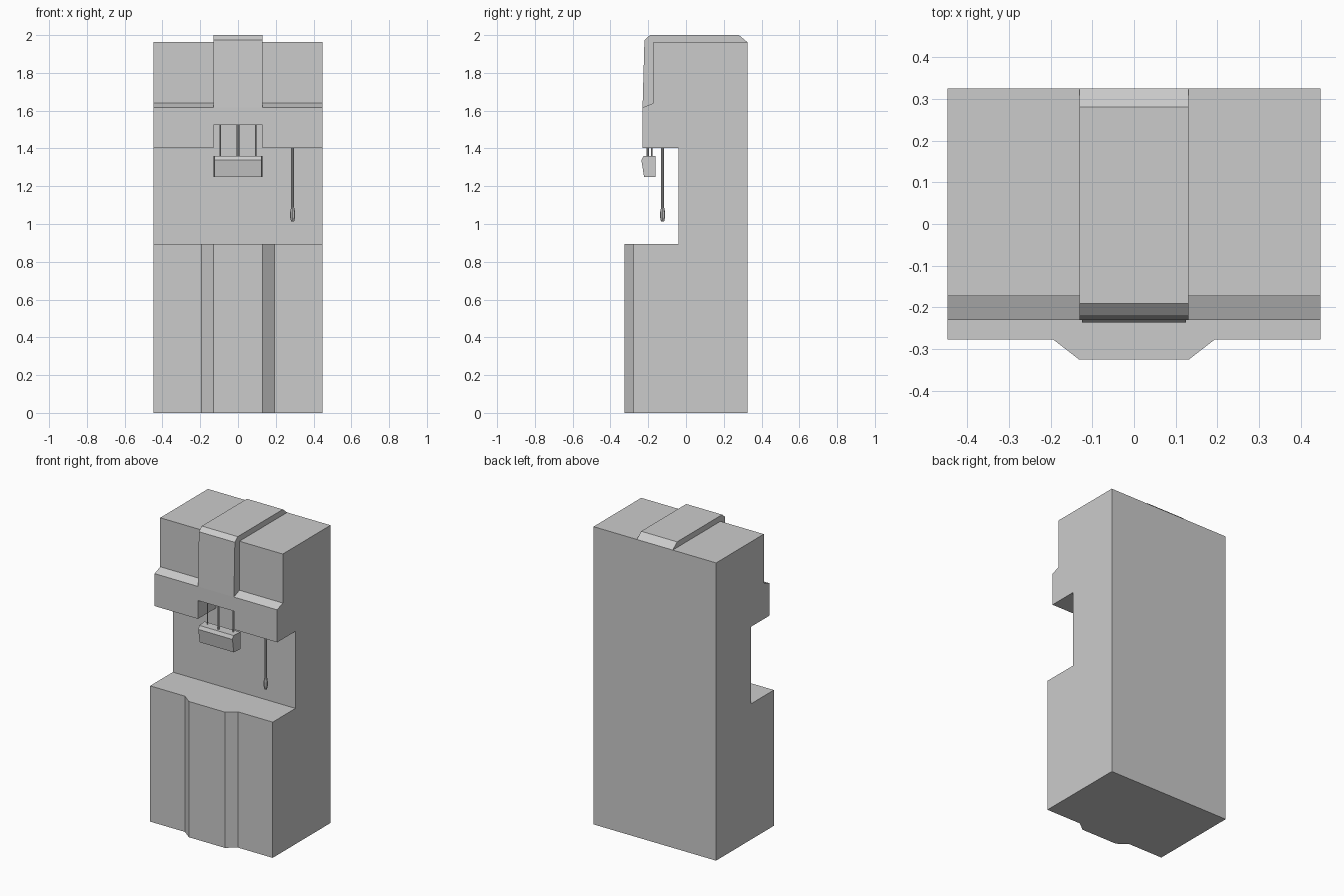
import bpy, bmesh, math

if "Cube" in bpy.data.objects:
    bpy.data.objects.remove(bpy.data.objects["Cube"])


def finish(name, bm):
    bmesh.ops.recalc_face_normals(bm, faces=bm.faces[:])
    mesh = bpy.data.meshes.new(name)
    bm.to_mesh(mesh)
    bm.free()
    obj = bpy.data.objects.new(name, mesh)
    bpy.context.collection.objects.link(obj)
    return obj


def prism(name, pts, axis, lo, hi):
    """Extrude a (y, z) profile along x, or an (x, y) outline along z."""
    bm = bmesh.new()
    place = (lambda p, t: (t, p[0], p[1])) if axis == 'x' else (lambda p, t: (p[0], p[1], t))
    a = [bm.verts.new(place(p, lo)) for p in pts]
    b = [bm.verts.new(place(p, hi)) for p in pts]
    bm.faces.new(a)
    bm.faces.new(b)
    for i in range(len(pts)):
        j = (i + 1) % len(pts)
        bm.faces.new((a[i], a[j], b[j], b[i]))
    return finish(name, bm)


def lathe(name, x, y, profile, sides):
    """Closed turned part from (radius, z) rings."""
    bm = bmesh.new()
    rings = [[bm.verts.new((x + r * math.cos(2 * math.pi * k / sides),
                            y + r * math.sin(2 * math.pi * k / sides), z))
              for k in range(sides)] for r, z in profile]
    for a, b in zip(rings, rings[1:]):
        for k in range(sides):
            j = (k + 1) % sides
            bm.faces.new((a[k], a[j], b[j], b[k]))
    bm.faces.new(rings[0])
    bm.faces.new(rings[-1])
    return finish(name, bm)


W = 0.447   # half width of the cabinet
S = 0.131   # half width of the centre spine, notch and bulge

# Cabinet: base, recessed work area and overhanging head
cabinet = prism("cabinet", [(0.325, 0), (-0.277, 0), (-0.277, 0.895), (-0.04, 0.895),
                            (-0.04, 1.403), (-0.23, 1.403), (-0.23, 1.617),
                            (-0.172, 1.64), (-0.172, 1.963), (0.325, 1.963)], 'x', -W, W)

# Notch above the spout, cut through the overhang
cutter = prism("notch_cutter", [(-0.04, 1.3), (-0.3, 1.3), (-0.3, 1.524), (-0.04, 1.524)], 'x', -S, S)
cutter.hide_render = True
cut = cabinet.modifiers.new("notch", 'BOOLEAN')
cut.operation = 'DIFFERENCE'
cut.solver = 'EXACT'
cut.object = cutter
bpy.context.view_layer.objects.active = cabinet
bpy.ops.object.modifier_apply(modifier=cut.name)
bpy.data.objects.remove(cutter)

# Bulge on the front of the base
prism("front_bulge", [(-0.193, -0.277), (-S, -0.325), (S, -0.325), (0.193, -0.277)], 'z', 0, 0.895)

# Raised spine over the front and top of the head
prism("centre_spine", [(-0.23, 1.617), (-0.22, 1.974), (-0.19, 2.0), (0.28, 2.0),
                       (0.325, 1.963), (-0.172, 1.963), (-0.172, 1.64)], 'x', -S, S)

# Spout block, slightly narrower toward the front
spout = prism("spout_block", [(-0.162, 1.248), (-0.222, 1.248), (-0.236, 1.338),
                              (-0.225, 1.36), (-0.162, 1.36)], 'x', -S, S)
for v in spout.data.vertices:
    if v.co.y < -0.2:
        v.co.x *= 0.95

# Pipes feeding the spout
for name, x, y, r in (("left_pipe", -0.095, -0.182, 0.004), ("middle_pipe", 0, -0.203, 0.007),
                      ("right_pipe", 0.093, -0.182, 0.004)):
    lathe(name, x, y, [(r, 1.355), (r, 1.524)], 8)

# Steam wand with its tip
lathe("steam_wand", 0.289, -0.124, [(0.008, 1.012), (0.013, 1.035), (0.013, 1.062),
                                    (0.008, 1.09), (0.008, 1.403)], 8)
